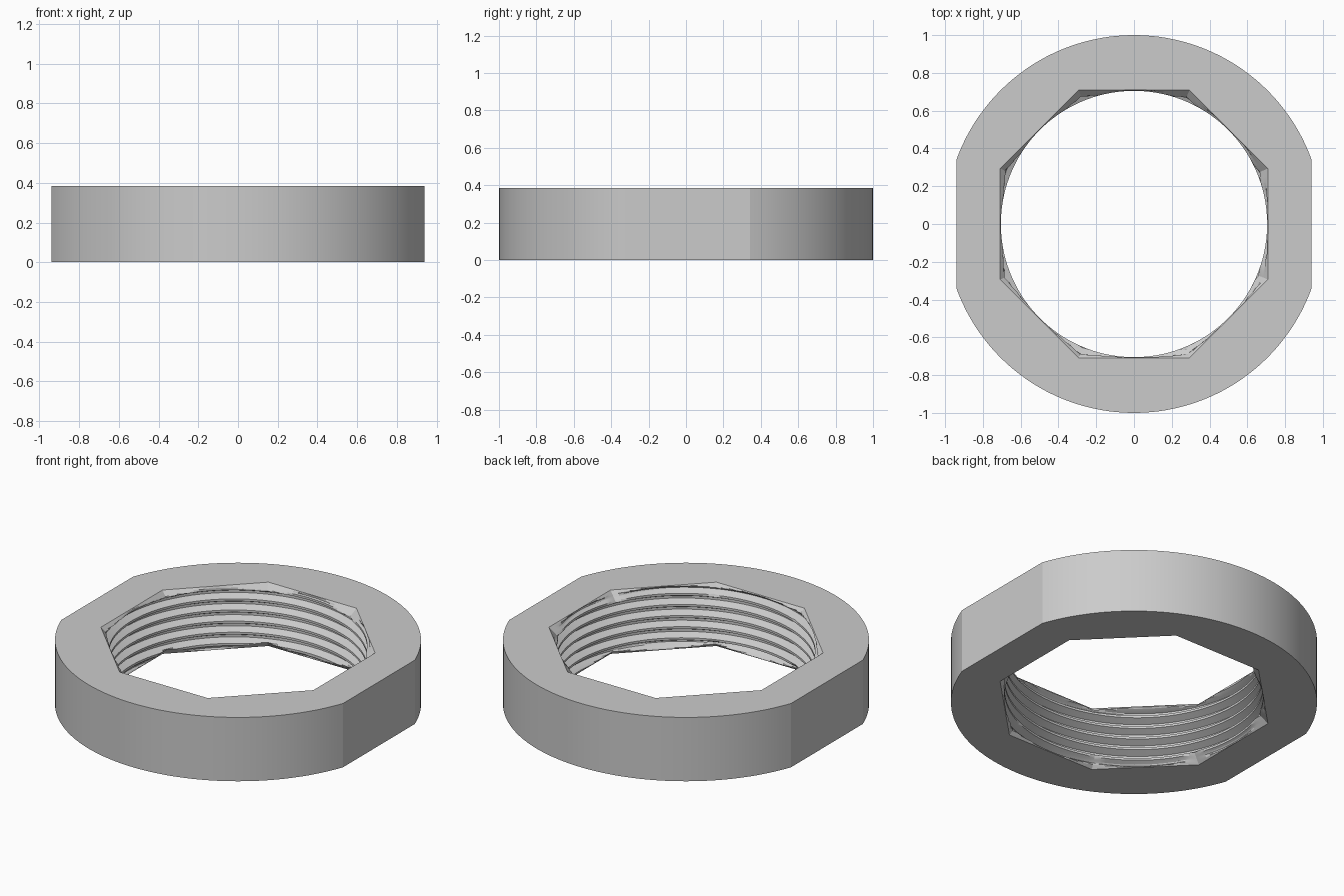
import bpy
import bmesh
import math

cube = bpy.data.objects.get("Cube")
if cube:
    bpy.data.objects.remove(cube, do_unlink=True)

HEIGHT = 0.385
FLAT_X = 0.94          # distance of the two wrench flats
BORE = 0.705           # radius of the thread crests
DEPTH = 0.04
PITCH = 0.067
SEGMENTS = 144
STEPS = 10             # rows per thread turn
TURNS = 6


def outer_radius(angle):
    """Round body cut by two parallel flats."""
    return min(1.0, FLAT_X / max(abs(math.cos(angle)), 0.01))


def bore_radius(angle, z):
    """Trapezoid thread, fading out into an eight-sided countersink."""
    phase = (z / PITCH - angle / math.tau) % 1.0
    groove = min(1.0, max(0.0, (0.4 - abs(phase - 0.6)) / 0.3))
    end = min(z, HEIGHT - z)
    thread = BORE + DEPTH * groove * min(1.0, end / 0.03)
    side = math.tau / 8
    offset = (angle + side / 2) % side - side / 2
    return max(thread, 0.709 / math.cos(offset) - end)


bm = bmesh.new()


def point(radius, angle, z):
    return bm.verts.new((radius * math.cos(angle), radius * math.sin(angle), z))


def skin(columns):
    """Join neighbouring columns of vertices with quads."""
    for a, b in zip(columns, columns[1:]):
        for i in range(len(a) - 1):
            bm.faces.new((a[i], b[i], b[i + 1], a[i + 1]))


angles = [math.tau * j / SEGMENTS for j in range(SEGMENTS + 1)]

# Threaded bore, rows follow the helix and are clamped at both faces
bore = []
for angle in angles:
    column = []
    for i in range(-STEPS, TURNS * STEPS + 1):
        z = PITCH * (i / STEPS + angle / math.tau)
        z = min(HEIGHT, max(0.0, z))
        column.append(point(bore_radius(angle, z), angle, z))
    bore.append(column)
skin(bore)

# Bottom face, outer wall and top face
skin([[point(bore_radius(a, 0), a, 0),
       point(outer_radius(a), a, 0),
       point(outer_radius(a), a, HEIGHT),
       point(bore_radius(a, HEIGHT), a, HEIGHT)] for a in angles])

bmesh.ops.remove_doubles(bm, verts=bm.verts[:], dist=0.00005)
bmesh.ops.recalc_face_normals(bm, faces=bm.faces[:])

mesh = bpy.data.meshes.new("threaded_ring_nut")
bm.to_mesh(mesh)
bm.free()
nut = bpy.data.objects.new("threaded_ring_nut", mesh)
bpy.context.collection.objects.link(nut)

# Plain grey metal
grey = bpy.data.materials.new("light_grey")
grey.use_nodes = True
colour = (0.6, 0.6, 0.6, 1.0)
grey.diffuse_color = colour
grey.node_tree.nodes["Principled BSDF"].inputs["Base Color"].default_value = colour
mesh.materials.append(grey)

bpy.ops.object.select_all(action='DESELECT')
nut.select_set(True)
bpy.context.view_layer.objects.active = nut
bpy.ops.object.shade_smooth_by_angle(angle=math.radians(15))
